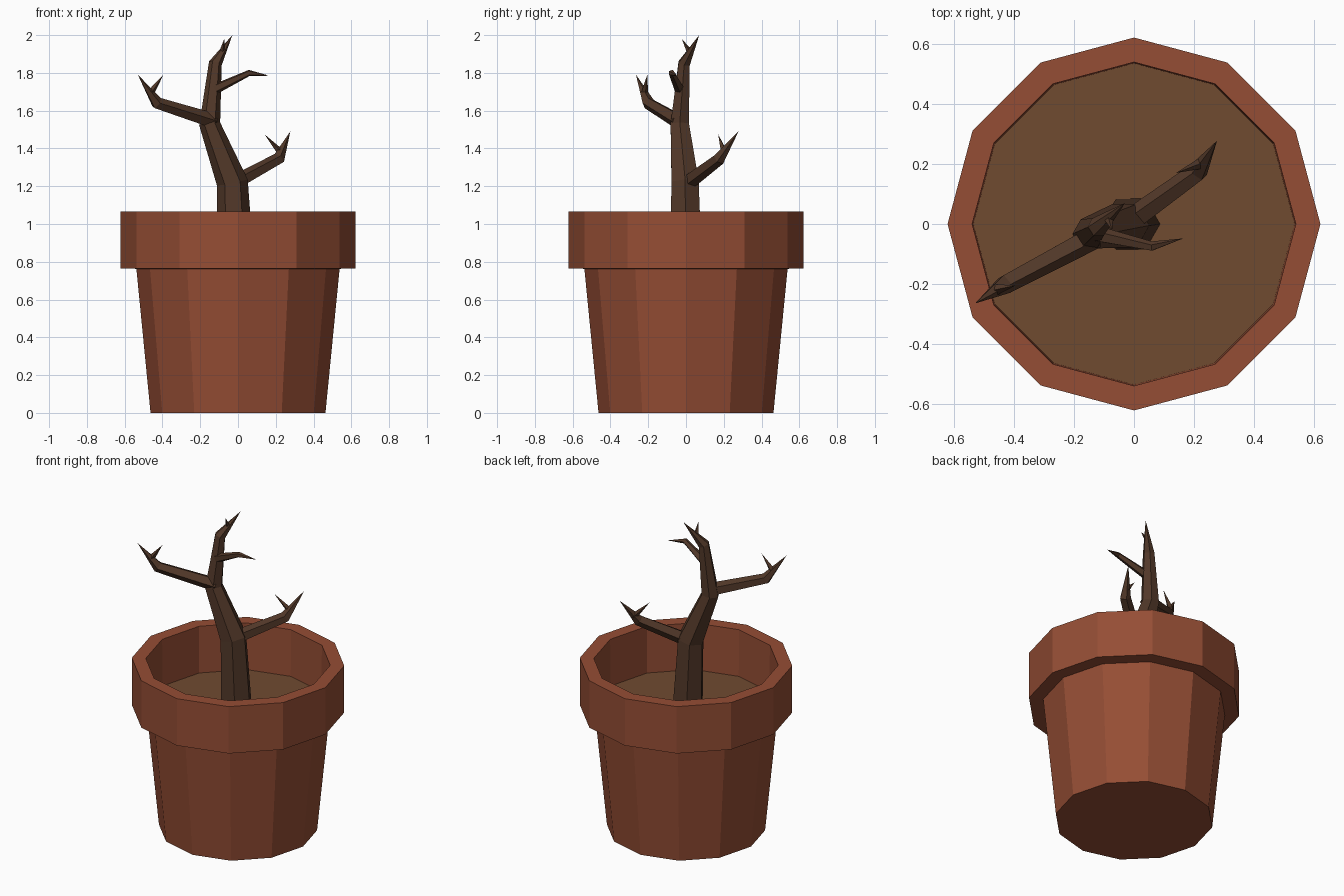
import bpy, bmesh, math
from mathutils import Vector

if "Cube" in bpy.data.objects:
    bpy.data.objects.remove(bpy.data.objects["Cube"])


def material(name, rgb):
    m = bpy.data.materials.new(name)
    m.diffuse_color = (*rgb, 1)
    m.use_nodes = True
    m.node_tree.nodes["Principled BSDF"].inputs["Base Color"].default_value = m.diffuse_color
    return m


CLAY = material("terracotta", (0.30, 0.075, 0.035))
SOIL = material("soil", (0.16, 0.07, 0.03))
BARK = material("bark", (0.085, 0.040, 0.022))


def finish(bm, name, mat):
    bmesh.ops.recalc_face_normals(bm, faces=bm.faces)
    mesh = bpy.data.meshes.new(name)
    bm.to_mesh(mesh)
    bm.free()
    mesh.materials.append(mat)
    obj = bpy.data.objects.new(name, mesh)
    bpy.context.collection.objects.link(obj)
    return obj


def bridge(bm, a, b):
    n = len(a)
    for i in range(n):
        bm.faces.new((a[i], a[(i + 1) % n], b[(i + 1) % n], b[i]))


def lathe(name, profile, mat, sides=12):
    """Spin (radius, z) points into a faceted shell, capped at the first ring."""
    bm = bmesh.new()
    rings = []
    for r, z in profile:
        rings.append([bm.verts.new((r * math.cos(2 * math.pi * i / sides),
                                    r * math.sin(2 * math.pi * i / sides), z))
                      for i in range(sides)])
    for a, b in zip(rings, rings[1:]):
        bridge(bm, a, b)
    bm.faces.new(rings[0])
    return finish(bm, name, mat)


def limb(name, points, sides, ref=(0, 0, 1)):
    """Tapered faceted tube through (x, y, z, radius) points, ending in a tip."""
    bm = bmesh.new()
    pos = [Vector(p[:3]) for p in points]
    rings = []
    for k in range(len(points) - 1):
        t = (pos[k + 1] - pos[k]).normalized()
        if k:
            t = (t + (pos[k] - pos[k - 1]).normalized()).normalized()
        u = Vector(ref).cross(t).normalized()
        v = t.cross(u)
        r = points[k][3]
        rings.append([bm.verts.new(pos[k] + r * (u * math.cos(a) + v * math.sin(a)))
                      for a in (2 * math.pi * i / sides for i in range(sides))])
    for a, b in zip(rings, rings[1:]):
        bridge(bm, a, b)
    tip = bm.verts.new(pos[-1])
    last = rings[-1]
    for i in range(sides):
        bm.faces.new((last[i], last[(i + 1) % sides], tip))
    bm.faces.new(rings[0])
    return finish(bm, name, BARK)


# Pot: tapered body, overhanging rim and inner wall
lathe("pot", [(0.463, 0), (0.538, 0.763), (0.622, 0.764), (0.622, 1.066),
              (0.54, 1.066), (0.536, 0.766)], CLAY)

# Soil disc
lathe("soil", [(0.537, 0.767)], SOIL)

# Trunk
limb("trunk", [(-0.01, 0, 0.75, 0.098), (-0.03, -0.005, 1.22, 0.083),
               (-0.15, -0.033, 1.53, 0.056), (-0.12, -0.01, 1.85, 0.035),
               (-0.03, 0.07, 2.0, 0)], 6, ref=(0, 1, 0))

# Branches
limb("right_branch", [(-0.01, 0.01, 1.22, 0.042), (0.215, 0.175, 1.345, 0.034),
                      (0.277, 0.278, 1.49, 0)], 5)
limb("left_branch", [(-0.13, -0.04, 1.545, 0.042), (-0.43, -0.20, 1.64, 0.034),
                     (-0.53, -0.265, 1.79, 0)], 5)
limb("upper_branch", [(-0.12, -0.035, 1.715, 0.028), (0.06, -0.075, 1.80, 0.017),
                      (0.165, -0.048, 1.785, 0)], 5)

# Twigs near the branch ends
limb("right_twig", [(0.23, 0.205, 1.375, 0.02), (0.14, 0.17, 1.475, 0)], 4)
limb("left_twig", [(-0.465, -0.22, 1.69, 0.02), (-0.395, -0.205, 1.79, 0)], 4)
limb("top_twig", [(-0.085, 0.02, 1.91, 0.016), (-0.073, -0.022, 1.98, 0)], 4)
